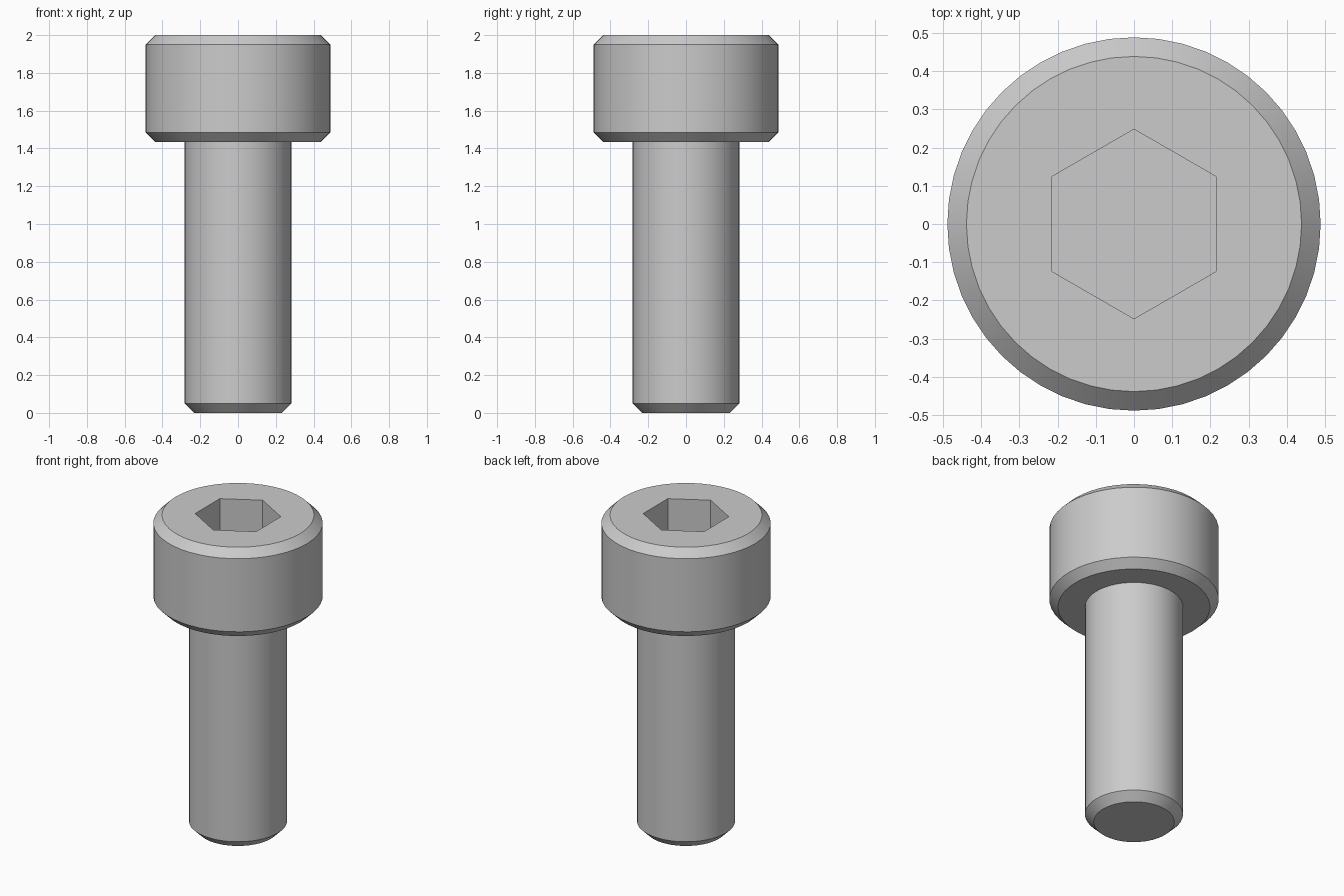
import bpy
import bmesh
from math import cos, sin, tau, pi, radians

cube = bpy.data.objects.get("Cube")
if cube:
    bpy.data.objects.remove(cube, do_unlink=True)

SEGMENTS = 48          # multiple of six, so socket corners land on vertices
HEIGHT = 2.0
CHAMFER = 0.05
SHANK_R = 0.283
HEAD_R = 0.489
HEAD_BASE = 1.434
SOCKET_FLAT = 0.215    # half the width across the flats
SOCKET_DEPTH = 0.283

steel = bpy.data.materials.new("steel grey")
steel.use_nodes = True
steel.diffuse_color = (0.6, 0.6, 0.6, 1)
steel.node_tree.nodes["Principled BSDF"].inputs["Base Color"].default_value = steel.diffuse_color


def round_section(radius):
    return lambda angle: radius


def hex_section(flat):
    # Distance to a hexagon's edge, with corners on the y axis
    return lambda angle: flat / cos((angle + pi / 6) % (pi / 3) - pi / 6)


def add_ring(bm, section, z):
    angles = [tau * i / SEGMENTS for i in range(SEGMENTS)]
    return [bm.verts.new((section(a) * cos(a), section(a) * sin(a), z)) for a in angles]


def loft(name, sections, material):
    bm = bmesh.new()
    rings = [add_ring(bm, section, z) for section, z in sections]
    for low, high in zip(rings, rings[1:]):
        for i in range(SEGMENTS):
            j = (i + 1) % SEGMENTS
            bm.faces.new((low[i], low[j], high[j], high[i]))
    bm.faces.new(rings[0][::-1])
    bm.faces.new(rings[-1])
    bmesh.ops.recalc_face_normals(bm, faces=bm.faces)
    mesh = bpy.data.meshes.new(name)
    bm.to_mesh(mesh)
    bm.free()
    mesh.materials.append(material)
    obj = bpy.data.objects.new(name, mesh)
    bpy.context.collection.objects.link(obj)
    return obj


# Chamfered shank, chamfered head and hexagonal socket as one solid
screw = loft("socket_head_screw", [
    (round_section(SHANK_R - CHAMFER), 0),
    (round_section(SHANK_R), CHAMFER),
    (round_section(SHANK_R), HEAD_BASE),
    (round_section(HEAD_R - CHAMFER), HEAD_BASE),
    (round_section(HEAD_R), HEAD_BASE + CHAMFER),
    (round_section(HEAD_R), HEIGHT - CHAMFER),
    (round_section(HEAD_R - CHAMFER), HEIGHT),
    (hex_section(SOCKET_FLAT), HEIGHT),
    (hex_section(SOCKET_FLAT), HEIGHT - SOCKET_DEPTH),
], steel)

bpy.ops.object.select_all(action="DESELECT")
screw.select_set(True)
bpy.context.view_layer.objects.active = screw
bpy.ops.object.shade_smooth_by_angle(angle=radians(30))
